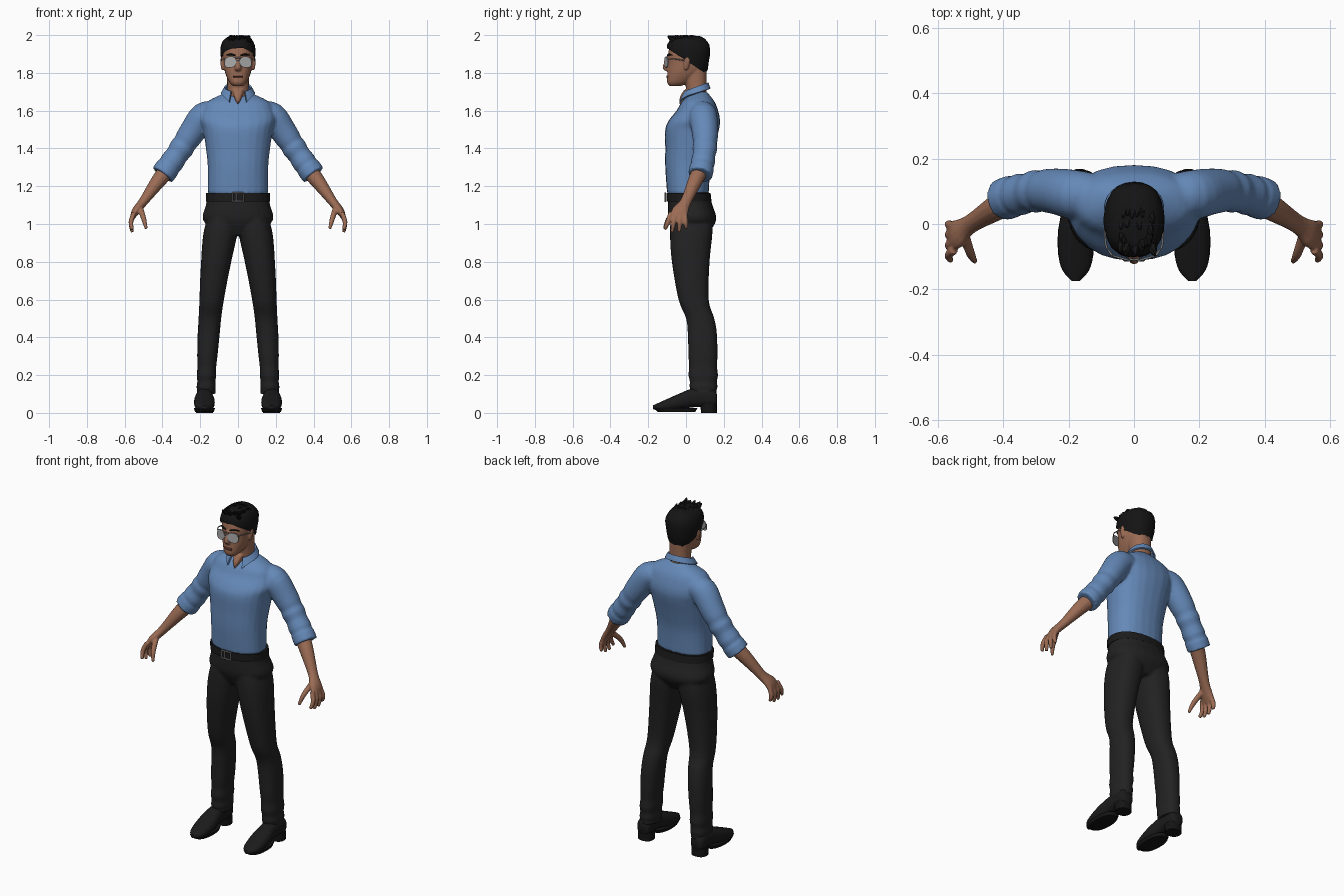
import bpy, bmesh, math, random
from mathutils import Vector

random.seed(4)
old = bpy.data.objects.get("Cube")
if old:
    bpy.data.objects.remove(old, do_unlink=True)


def material(name, red, green, blue):
    m = bpy.data.materials.new(name)
    m.use_nodes = True
    m.diffuse_color = (red, green, blue, 1)
    m.node_tree.nodes["Principled BSDF"].inputs["Base Color"].default_value = m.diffuse_color
    return m


shirt_blue = material("shirt_blue", .13, .25, .48)
skin = material("skin_tan", .33, .15, .09)
lip_brown = material("lip_brown", .24, .09, .06)
cloth = material("trouser_black", .016, .016, .016)
leather = material("leather_black", .011, .011, .011)
black = material("hair_black", .007, .007, .007)
silver = material("silver", .3, .3, .3)
glass = material("lens_grey", .4, .4, .4)


def curve(rows, steps=4):
    """Fill in rows along a smooth curve through the given ones."""
    filled = []
    last = len(rows) - 1
    for i in range(last):
        near = rows[max(i - 1, 0)], rows[i], rows[i + 1], rows[min(i + 2, last)]
        for k in range(steps):
            t = k / steps
            filled.append([b + t / 2 * (c - a + t * (2 * a - 5 * b + 4 * c - d + t * (3 * (b - c) + d - a)))
                           for a, b, c, d in zip(*near)])
    return filled + [rows[last]]


# A solid is a list of rings, and each ring is a list of points
def oval(centre, u, v, power=2.3, count=24):
    ring = []
    for i in range(count):
        angle = math.tau * i / count
        c, s = math.cos(angle), math.sin(angle)
        c = math.copysign(abs(c) ** (2 / power), c)
        s = math.copysign(abs(s) ** (2 / power), s)
        ring.append(Vector(centre) + Vector(u) * c + Vector(v) * s)
    return ring


def stack(rows, centre_x=lambda z: 0, steps=4):
    """Level rings: height, half width, front y, back y."""
    return [oval((centre_x(z), (front + back) / 2, z), (half, 0, 0), (0, (back - front) / 2, 0))
            for z, half, front, back in curve(rows, steps)]


def tube(rows, count=12):
    """Rings across a path: x, y, z, radius and, if flattened, radius in depth."""
    rows = curve(rows)
    points = [Vector(row[:3]) for row in rows]
    rings = []
    for i, row in enumerate(rows):
        along = (points[min(i + 1, len(rows) - 1)] - points[max(i - 1, 0)]).normalized()
        side = Vector((0, 1, 0)) if abs(along.y) < .9 else Vector((0, 0, 1))
        depth = (side - along * side.dot(along)).normalized()
        rings.append(oval(points[i], along.cross(depth) * row[3], depth * row[-1], 2, count))
    return rings


def folds(rings, first, size):
    """Swell and shrink the last rings in turn, as creased cloth does."""
    for i in range(first, len(rings)):
        middle = sum(rings[i], Vector()) / len(rings[i])
        scale = 1 + size * math.cos(math.pi * i)
        rings[i] = [middle + (p - middle) * scale for p in rings[i]]
    return rings


def pair(*solids):
    return list(solids) + [[[Vector((-p.x, p.y, p.z)) for p in ring] for ring in s] for s in solids]


def part(name, mat, solids, voxel=0, cut=None, jitter=0):
    bm = bmesh.new()
    for rings in solids:
        loops = [[bm.verts.new(p) for p in ring] for ring in rings]
        for a, b in zip(loops, loops[1:]):
            for i in range(len(a)):
                bm.faces.new((a[i - 1], a[i], b[i], b[i - 1]))
        bm.faces.new(loops[0][::-1])
        bm.faces.new(loops[-1])
    bmesh.ops.recalc_face_normals(bm, faces=bm.faces)
    if cut:
        bmesh.ops.bisect_plane(bm, geom=bm.verts[:] + bm.edges[:] + bm.faces[:],
                               plane_co=cut[0], plane_no=cut[1], clear_inner=True)
    for v in bm.verts:
        v.co += Vector([random.uniform(-jitter, jitter) for axis in "xyz"])
    for f in bm.faces:
        f.smooth = True
    mesh = bpy.data.meshes.new(name)
    bm.to_mesh(mesh)
    bm.free()
    mesh.set_sharp_from_angle(angle=math.radians(50))
    mesh.materials.append(mat)
    ob = bpy.data.objects.new(name, mesh)
    bpy.context.collection.objects.link(ob)
    if voxel:
        blend = ob.modifiers.new("Blend", "REMESH")
        blend.mode, blend.voxel_size, blend.use_smooth_shade = "VOXEL", voxel, True
        relax = ob.modifiers.new("Relax", "SMOOTH")
        relax.factor, relax.iterations = .5, 3


# Shirt: body, sleeves and rolled cuffs blended together
torso = stack([(1.16, .16, -.1, .12), (1.3, .16, -.11, .13), (1.4, .17, -.11, .15), (1.5, .185, -.11, .175),
               (1.55, .2, -.09, .18), (1.6, .19, -.05, .17), (1.65, .16, -.02, .15), (1.7, .055, .04, .11)])
sleeve = folds(tube([(.12, .09, 1.58, .065), (.18, .09, 1.57, .075), (.24, .1, 1.49, .07),
                     (.3, .1, 1.4, .063), (.39, .08, 1.27, .06)], 24), 11, .05)
cuff = tube([(.37, .085, 1.3, .065), (.4, .075, 1.26, .065)], 24)
part("shirt", shirt_blue, [torso] + pair(sleeve, cuff), .008)

# Collar: a folded strip around the neck, open at the front
collar = []
for i in range(25):
    angle = .55 + (math.tau - 1.1) * i / 24
    s, c = math.sin(angle), math.cos(angle)
    ahead = max(0, c)
    top = Vector((.064 * s, .05 - .06 * c, 1.72 - .025 * c))
    low = Vector((.086 * s, .05 - (.075 + .025 * ahead) * c, top.z - .03 - .045 * ahead ** 4))
    out = Vector((s, -c, .6)) * .008
    collar.append([top, top + out, low + out * .6, low - out * .4])
part("shirt_collar", shirt_blue, [collar])

# Trousers: hips and legs blended together, creased at the ankle
hips = stack([(1.17, .16, -.09, .12), (1.1, .17, -.095, .14), (1.02, .185, -.09, .16), (.94, .1, -.05, .11)])
leg = stack([(1.05, .08, -.08, .14), (.95, .09, -.085, .14), (.8, .08, -.075, .125), (.6, .065, -.04, .12),
             (.5, .06, 0, .15), (.4, .058, .01, .165), (.2, .05, .015, .167), (.1, .05, .025, .163)],
            lambda z: .17 - .085 * z * z)
part("trousers", cloth, [hips] + pair(folds(leg, 23, .04)), .008)

# Belt and buckle
part("belt", leather, [stack([(1.12, .17, -.103, .135), (1.165, .17, -.103, .13)])])
bars = []
for x in (-.03, -.01, .03):
    bars.append(tube([(x, -.11, 1.12, .004), (x, -.11, 1.165, .004)]))
for z in (1.12, 1.165):
    bars.append(tube([(-.03, -.11, z, .004), (.03, -.11, z, .004)]))
part("belt_buckle", silver, bars)


# Shoes, lofted from heel to toe, with soles and heel blocks
def foot_x(height):
    return .178


shoe = [oval((foot_x(y), y, (low + high) / 2), (half, 0, 0), (0, 0, (high - low) / 2))
        for y, half, low, high in curve([(.163, .03, .04, .1), (.14, .042, .03, .13), (.04, .045, .03, .13),
                                         (-.04, .055, .015, .1), (-.13, .046, .01, .06), (-.175, .012, .02, .04)])]
part("shoes", leather, pair(shoe))
heel = stack([(0, .045, .08, .163), (.05, .045, .075, .163)], foot_x)
sole = stack([(.006, .05, -.15, .05), (.025, .056, -.17, .06)], foot_x)
part("shoe_soles", black, pair(heel, sole))

# Forearms, palms, thumbs and fingers
arm = tube([(.36, .085, 1.3, .045, .045), (.42, .05, 1.23, .04, .04), (.5, 0, 1.12, .025, .03),
            (.54, -.03, 1.07, .022, .045), (.56, -.04, 1.03, .012, .045)])
thumb = tube([(.52, -.03, 1.09, .016), (.5, -.09, 1.03, .014), (.486, -.115, .975, .008)])
hand = [arm, thumb]
for i in range(4):
    root = -.08 + .025 * i
    tip = -.112 + .038 * i
    end = .955 + .008 * (i - 1.4) ** 2
    hand.append(tube([(.55, root, 1.06, .013), (.567, (root + tip) / 2, 1.01, .013), (.56, tip, end, .009)]))
part("arms_and_hands", skin, pair(*hand), .005)

# Head: skull, neck, open throat, nose and ears
skull = stack([(1.73, .025, -.085, -.03), (1.75, .046, -.1, .02), (1.8, .068, -.098, .08), (1.85, .076, -.095, .1),
               (1.9, .08, -.095, .11), (1.95, .07, -.08, .1), (1.98, .04, -.04, .07)])
neck = stack([(1.64, .06, .01, .11), (1.72, .057, 0, .108), (1.82, .06, -.02, .11)])
throat = stack([(1.635, .005, -.035, .02), (1.67, .02, -.033, .02), (1.71, .03, -.01, .03)])
nose = stack([(1.89, .008, -.1, -.06), (1.83, .018, -.124, -.06), (1.81, .016, -.108, -.06)])
ear = stack([(1.815, .006, -.008, .008), (1.86, .012, -.012, .022), (1.885, .008, -.002, .016)], lambda z: .082)
part("head", skin, [skull, neck, throat, nose] + pair(ear), .005)
part("lips", lip_brown, [tube([(x, 4 * x * x - .1, z, .004) for x in (-.025, 0, .025)])
                         for z in (1.776, 1.783)])
part("eyebrows", black, pair(tube([(.014, -.097, 1.892, .004), (.04, -.09, 1.898, .005),
                                   (.062, -.073, 1.893, .002)])))

# Hair: a cap trimmed along a slanted hairline, with small tufts
cap = stack([(1.77, .055, -.05, .09), (1.82, .08, -.09, .114), (1.9, .092, -.1, .128),
             (1.95, .088, -.098, .124), (1.98, .07, -.08, .1), (1.995, .04, -.05, .07)], steps=2)
part("hair", black, [cap], cut=(Vector((0, -.09, 1.925)), Vector((0, 2, 3))), jitter=.002)
tufts = []
for i in range(26):
    x, y = random.uniform(-.06, .06), random.uniform(-.085, .06)
    z = 1.99 - .18 * (abs(x) ** 1.5 + abs(y) ** 1.5)
    tufts.append(tube([(x, y + .015, z - .014, .013), (x, y, z, .011), (x * 1.1, y - .014, z + .01, .003)], 6))
part("hair_tufts", black, tufts)


# Sunglasses: teardrop lenses, rims, bridges and temples
def lens(size, front):
    rings = []
    for y in (front, front + .004):
        ring = oval((.039, y, 1.857), (.031 * size, .009 * size, 0), (0, 0, .029 * size))
        for p in ring:
            p.x += max(0, 1.857 - p.z) * .2
        rings.append(ring)
    return rings


part("sunglass_lenses", glass, pair(lens(.94, -.107)))
temple = tube([(.068, -.095, 1.872, .003), (.087, -.06, 1.873, .003), (.088, .01, 1.862, .003)])
bridges = [tube([(-.015, -.106, z, .003), (0, -.11, z, .003), (.015, -.106, z, .003)]) for z in (1.866, 1.88)]
part("sunglass_frame", silver, pair(lens(1.03, -.106), temple) + bridges)
